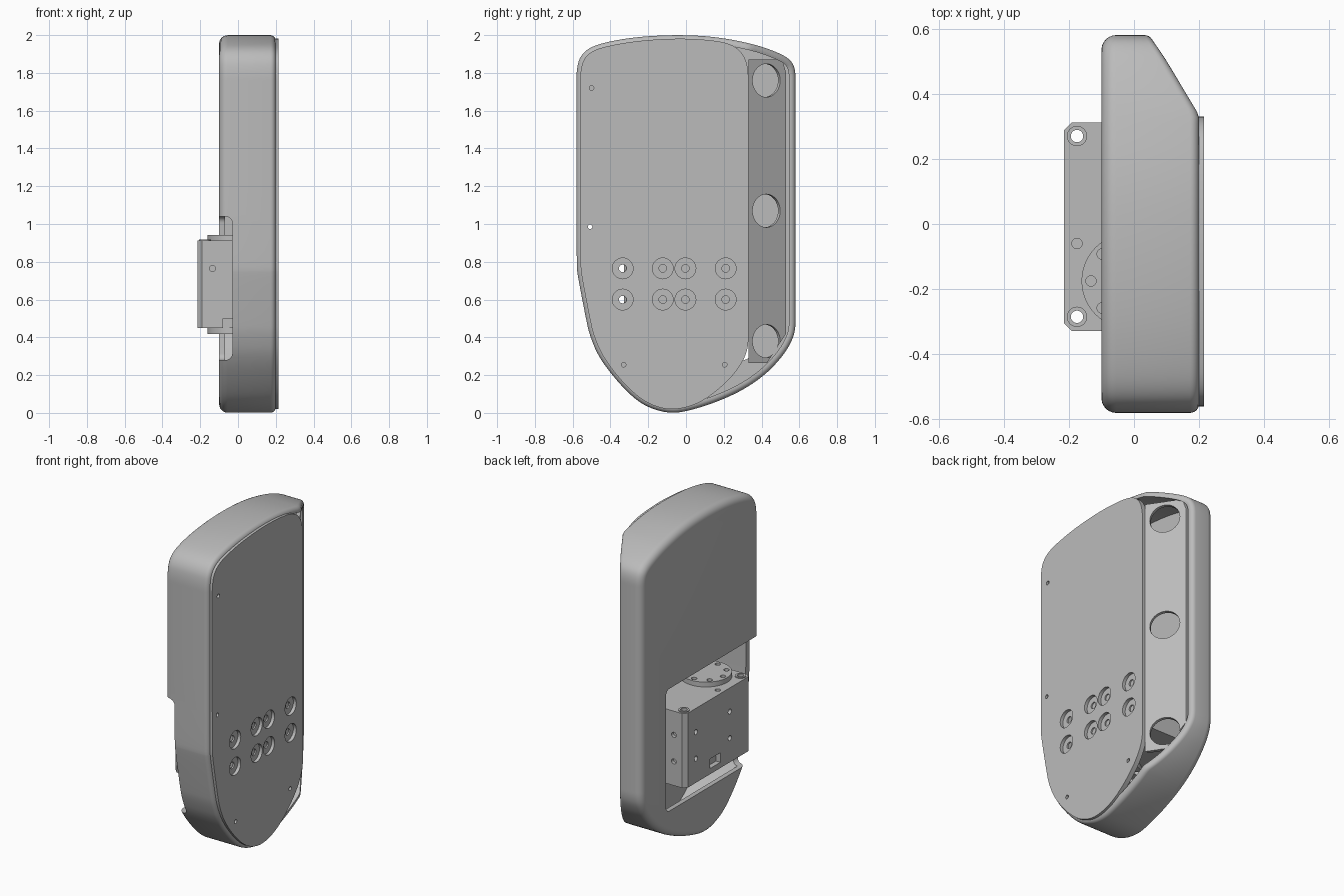
import bpy, bmesh, math
from mathutils import Matrix, Vector

cube = bpy.data.objects.get("Cube")
if cube:
    bpy.data.objects.remove(cube)

grey = bpy.data.materials.new("light_grey")
grey.use_nodes = True
grey.diffuse_color = (0.5, 0.5, 0.5, 1)
grey.node_tree.nodes["Principled BSDF"].inputs["Base Color"].default_value = (0.5, 0.5, 0.5, 1)


def finish(bm, name):
    bmesh.ops.recalc_face_normals(bm, faces=bm.faces)
    mesh = bpy.data.meshes.new(name)
    bm.to_mesh(mesh)
    bm.free()
    mesh.materials.append(grey)
    obj = bpy.data.objects.new(name, mesh)
    bpy.context.collection.objects.link(obj)
    return obj


def add_box(bm, lo, hi):
    lo, hi = Vector(lo), Vector(hi)
    m = Matrix.Translation((lo + hi) / 2) @ Matrix.Diagonal((*(hi - lo), 1))
    return bmesh.ops.create_cube(bm, size=1, matrix=m)["verts"]


def add_rod(bm, centre, axis, radius, length, sides=32):
    turn = Vector((0, 0, 1)).rotation_difference(Vector(axis)).to_matrix().to_4x4()
    bmesh.ops.create_cone(bm, cap_ends=True, segments=sides, radius1=radius, radius2=radius,
                          depth=length, matrix=Matrix.Translation(centre) @ turn)


def cut(obj, bm):
    """Subtract the solid in bm from obj and drop the cutter."""
    cutter = finish(bm, "cutter")
    cutter.hide_render = True
    mod = obj.modifiers.new("cut", "BOOLEAN")
    mod.operation, mod.solver, mod.object = "DIFFERENCE", "EXACT", cutter
    dg = bpy.context.evaluated_depsgraph_get()
    dg.update()
    mesh = bpy.data.meshes.new_from_object(obj.evaluated_get(dg))
    obj.modifiers.clear()
    obj.data = mesh
    bpy.data.objects.remove(cutter)


def cut_rods(obj, rods):
    bm = bmesh.new()
    for centre, axis, radius, length in rods:
        add_rod(bm, centre, axis, radius, length)
    cut(obj, bm)


def smooth_outline(pts, rounds=3):
    for _ in range(rounds):
        out = []
        for i, p in enumerate(pts):
            q = pts[(i + 1) % len(pts)]
            out += [p.lerp(q, 0.25), p.lerp(q, 0.75)]
        pts = out
    return pts


def inset(pts, d):
    out = []
    for i, p in enumerate(pts):
        t = (pts[(i + 1) % len(pts)] - pts[i - 1]).normalized()
        out.append(p + Vector((t.y, -t.x)) * d)
    return out


def loft(bm, rings):
    rows = [[bm.verts.new(co) for co in ring] for ring in rings]
    n = len(rows[0])
    for a, b in zip(rows, rows[1:]):
        for i in range(n):
            j = (i + 1) % n
            bm.faces.new((a[i], a[j], b[j], b[i]))
    bm.faces.new(rows[0])
    bm.faces.new(rows[-1])


# Housing: shield-shaped hollow shell, rim sloping down toward the back
outline = smooth_outline([Vector(p) for p in (
    (-.58, .78), (-.58, 1.72), (-.58, 1.81), (-.565, 1.88), (-.52, 1.93), (-.43, 1.962),
    (-.27, 1.99), (-.06, 2.002), (.15, 1.993), (.35, 1.955), (.47, 1.915), (.55, 1.875),
    (.58, 1.82), (.58, 1.72), (.58, .52), (.58, .45), (.565, .39), (.52, .31), (.43, .21),
    (.31, .125), (.17, .06), (.03, .015), (-.06, -.002), (-.15, .01), (-.25, .055),
    (-.35, .15), (-.46, .29), (-.51, .41), (-.53, .5), (-.572, .72))])


def rim(y):
    return min(0.2, 0.06 + (0.58 - y) * 0.583)


WALL, STEPS = 0.035, 6
rings = []
for k in range(STEPS + 1):
    a = k / STEPS * math.pi / 2
    ring = inset(outline, 0.045 * (1 - math.sin(a)))
    rings.append([(-0.1 + 0.045 * (1 - math.cos(a)), p.x, p.y) for p in ring])
for k in range(STEPS + 1):
    a = k / STEPS * math.pi / 2
    ring = inset(outline, 0.028 * (1 - math.cos(a)))
    rings.append([(rim(o.x) - 0.028 * (1 - math.sin(a)), p.x, p.y)
                  for o, p in zip(outline, ring)])
inner = inset(outline, WALL)
rings.append([(rim(o.x), p.x, p.y) for o, p in zip(outline, inner)])
rings.append([(-0.07, p.x, p.y) for p in inner])
bm = bmesh.new()
loft(bm, rings)
housing = finish(bm, "housing")

# Rounded bay for the actuator, open to the front
bm = bmesh.new()
add_box(bm, (-0.25, -0.75, 0.28), (-0.03, 0.34, 1.04))
bmesh.ops.bevel(bm, geom=bm.edges[:], offset=0.035, segments=5, profile=0.5, affect="EDGES")
cut(housing, bm)

# Cover plate with counterbored and plain holes
plate = smooth_outline([Vector(p) for p in (
    (-.56, .78), (-.56, 1.72), (-.56, 1.8), (-.545, 1.87), (-.5, 1.915), (-.42, 1.942),
    (-.26, 1.97), (-.06, 1.983), (.1, 1.977), (.22, 1.96), (.29, 1.92), (.33, 1.84),
    (.33, 1.7), (.33, .45), (.33, .33), (.27, .22), (.17, .12), (.06, .045), (-.06, .015),
    (-.15, .028), (-.24, .072), (-.34, .165), (-.44, .295), (-.49, .41), (-.51, .5),
    (-.552, .72))])
bm = bmesh.new()
loft(bm, [[(x, p.x, p.y) for p in plate] for x in (0.185, 0.215)])
cover = finish(bm, "cover_plate")
X, Y, Z = (1, 0, 0), (0, 1, 0), (0, 0, 1)
bolts = [(y, z) for y in (-.335, -.123, -.003, .21) for z in (.6, .765)]
cut_rods(cover, [((0.22, y, z), X, 0.055, 0.05) for y, z in bolts])
cut_rods(cover, [((0.2, y, z), X, 0.02, 0.2) for y, z in bolts] +
         [((0.2, y, z), X, 0.012, 0.2)
          for y, z in ((-.5, 1.72), (-.508, .985), (-.33, .255), (.205, .255))])

# Sloping back panel with three round windows
bm = bmesh.new()
panel = [(.33, .265), (.43, .265), (.53, .42), (.53, 1.8), (.51, 1.87), (.33, 1.87)]
rings = [[(0.195 - (y - 0.33) * 0.67 - t, y, z) for y, z in panel] for t in (0, 0.025)]
loft(bm, rings)
back_panel = finish(bm, "back_panel")
cut_rods(back_panel, [((0.13, 0.425, z), (1, 0.67, 0), 0.088, 0.2) for z in (.38, 1.07, 1.76)])

# Actuator block with chamfered outer corners
bm = bmesh.new()
add_box(bm, (-0.215, -0.328, 0.45), (0.187, 0.312, 0.912))
edges = [e for e in bm.edges if abs(e.verts[0].co.z - e.verts[1].co.z) > 0.1]
bmesh.ops.bevel(bm, geom=edges, offset=0.024, segments=1, affect="EDGES")
actuator = finish(bm, "actuator")
corners = [(-0.175, 0.27), (-0.175, -0.285)]
holes = [((x, y, 0.68), Z, 0.019, 1) for x, y in corners]
holes += [((-0.215, y, z), X, 0.016, 0.04) for y in (.21, -.123) for z in (.6, .765)]
holes += [((-0.135, 0.312, z), Y, 0.016, 0.04) for z in (.6, .765)]
holes += [((-0.135, -0.328, .765), Y, 0.016, 0.04), ((-0.175, -0.06, 0.912), Z, 0.016, 0.04)]
cut_rods(actuator, holes)
bm = bmesh.new()
add_box(bm, (-0.25, -0.03, 0.485), (-0.185, 0.07, 0.545))
add_box(bm, (-0.08, -0.4, 0.4), (-0.03, -0.31, 0.5))
cut(actuator, bm)

# Raised rings round the corner screw holes
for i, (x, y) in enumerate(corners):
    bm = bmesh.new()
    add_rod(bm, (x, y, 0.912), Z, 0.031, 0.012)
    collar = finish(bm, f"screw_collar_{i + 1}")
    cut_rods(collar, [((x, y, 0.912), Z, 0.019, 0.1)])

# Output discs above and below the actuator
for name, z in (("upper_disc", 0.925), ("lower_disc", 0.435)):
    bm = bmesh.new()
    add_rod(bm, (-0.015, -0.175, z), Z, 0.146, 0.034, 64)
    disc = finish(bm, name)
    ring = [math.pi + k * math.pi / 4 for k in range(8)]
    cut_rods(disc, [((-0.015 + 0.117 * math.cos(a), -0.175 + 0.117 * math.sin(a), z),
                     Z, 0.016, 0.1) for a in ring])

# Smooth rounded areas, keep machined edges crisp
for obj in bpy.context.collection.objects:
    if obj.type == "MESH" and grey.name in obj.data.materials:
        bpy.ops.object.select_all(action="DESELECT")
        obj.select_set(True)
        bpy.context.view_layer.objects.active = obj
        bpy.ops.object.shade_smooth_by_angle(angle=math.radians(30))
